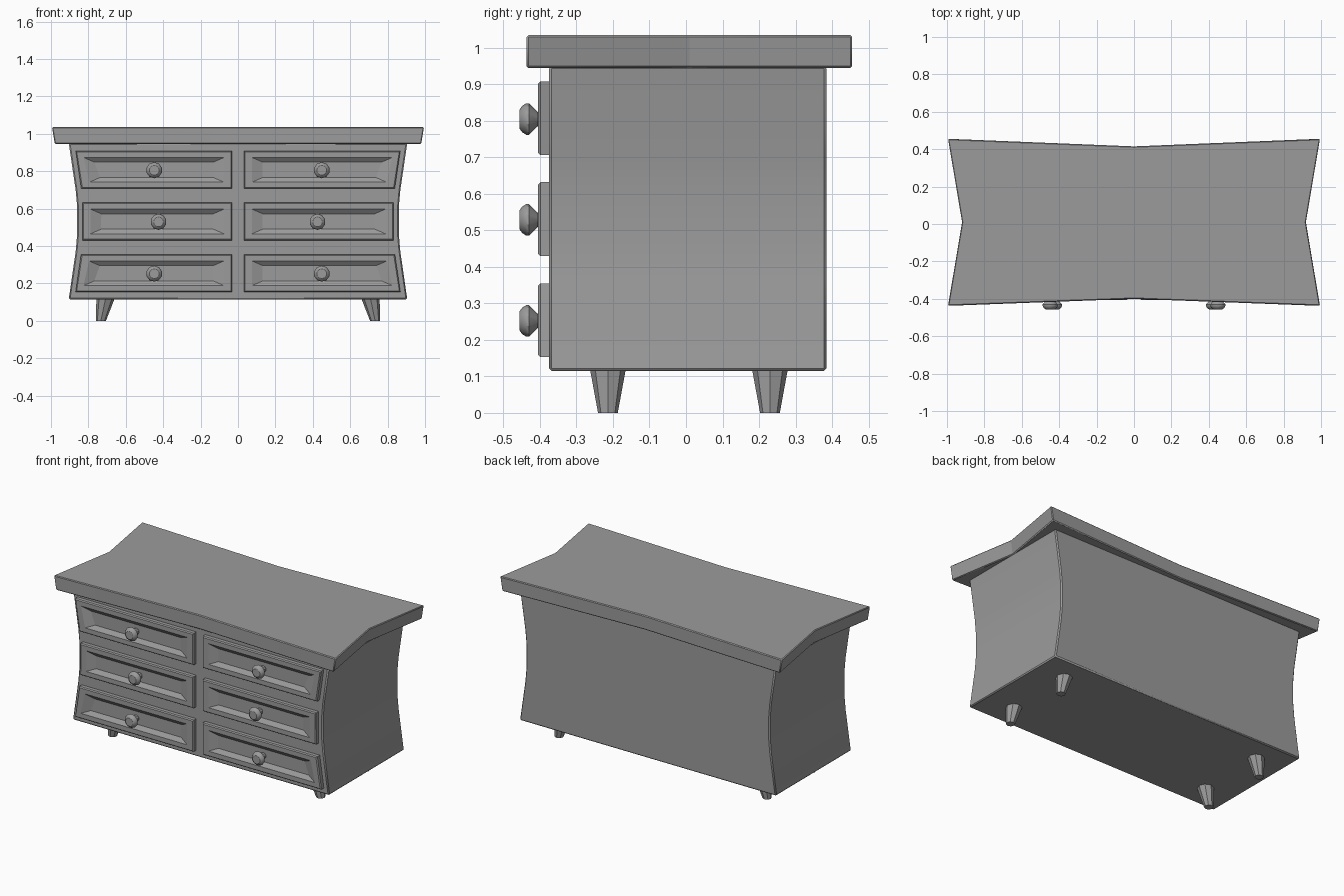
import bpy, bmesh, math
from mathutils import Vector

cube = bpy.data.objects.get("Cube")
if cube:
    bpy.data.objects.remove(cube, do_unlink=True)

grey = bpy.data.materials.new("plain grey")
grey.use_nodes = True
grey.diffuse_color = (0.33, 0.33, 0.33, 1)
grey.node_tree.nodes["Principled BSDF"].inputs["Base Color"].default_value = grey.diffuse_color


def loft(name, rings, bevel=0, angle=30):
    """Skin a stack of equal-length point rings and cap both ends."""
    bm = bmesh.new()
    loops = [[bm.verts.new(p) for p in ring] for ring in rings]
    n = len(rings[0])
    for low, high in zip(loops, loops[1:]):
        for i in range(n):
            j = (i + 1) % n
            bm.faces.new((low[i], low[j], high[j], high[i]))
    bm.faces.new(loops[0])
    bm.faces.new(loops[-1])
    bmesh.ops.recalc_face_normals(bm, faces=bm.faces)
    mesh = bpy.data.meshes.new(name)
    bm.to_mesh(mesh)
    bm.free()
    mesh.materials.append(grey)
    obj = bpy.data.objects.new(name, mesh)
    bpy.context.collection.objects.link(obj)
    if bevel:
        mod = obj.modifiers.new("soft_edges", "BEVEL")
        mod.width = bevel
        mod.segments = 1
        mod.limit_method = "ANGLE"
        mod.angle_limit = math.radians(40)
    bpy.ops.object.select_all(action="DESELECT")
    obj.select_set(True)
    bpy.context.view_layer.objects.active = obj
    bpy.ops.object.shade_smooth_by_angle(angle=math.radians(angle))
    return obj


# Waisted side profile: (height, half width)
PROFILE = [(0.115, 0.905), (0.37, 0.868), (0.46, 0.86),
           (0.61, 0.86), (0.70, 0.868), (0.95, 0.905)]


def half_width(z):
    for (z0, w0), (z1, w1) in zip(PROFILE, PROFILE[1:]):
        if z <= z1:
            return w0 + (w1 - w0) * (z - z0) / (z1 - z0)
    return PROFILE[-1][1]


# Cabinet body
FRONT, BACK = -0.375, 0.385
loft("cabinet_body",
     [[(-w, FRONT, z), (w, FRONT, z), (w, BACK, z), (-w, BACK, z)] for z, w in PROFILE],
     bevel=0.007)

# Top slab, pinched in the middle of every side
def slab_ring(z, trim):
    right = [(0, -0.40), (0.995 - trim, -0.437), (0.92 - trim, 0.01), (0.995 - trim, 0.455)]
    left = [(0, 0.415)] + [(-x, y) for x, y in reversed(right[1:])]
    return [(x, y, z) for x, y in right + left]

loft("top_slab", [slab_ring(0.945, 0.015), slab_ring(1.035, 0)], bevel=0.005, angle=5)


# Drawer fronts with a sunken panel
def drawer_ring(side, bottom, top, inset_x, inset_z, y):
    ring = []
    for z, edge in ((bottom, inset_z), (top, -inset_z)):
        inner, outer = 0.032 + inset_x, half_width(z) - 0.031 - inset_x
        row = [(side * inner, y, z + edge), (side * outer, y, z + edge)]
        ring += row if z == bottom else row[::-1]
    return ring


STEPS = [(0, 0, -0.365), (0, 0, -0.399), (0.006, 0.006, -0.405),
         (0.043, 0.035, -0.405), (0.10, 0.06, -0.385)]
KNOB = [(0.02, -0.38), (0.02, -0.407), (0.043, -0.430), (0.043, -0.438),
        (0.036, -0.449), (0.026, -0.456)]
ROWS = [("lower", 0.153, 0.355), ("middle", 0.43, 0.632), ("upper", 0.706, 0.908)]

for label, side in (("right", -1), ("left", 1)):
    for row, bottom, top in ROWS:
        loft(f"{row}_{label}_drawer",
             [drawer_ring(side, bottom, top, *step) for step in STEPS], angle=10)

        # Turned knob in the middle of the panel
        z = (bottom + top) / 2 - 0.002
        x = side * (half_width(z) / 2 + 0.0)
        x = side * (0.425 if row == "middle" else 0.448)
        turns = [math.tau * (i + 0.5) / 10 for i in range(10)]
        loft(f"{row}_{label}_knob",
             [[(x + r * math.cos(a), y, z + r * math.sin(a)) for a in turns] for r, y in KNOB],
             angle=35)

    # Tapered, splayed feet
    for place, y in (("front", -0.214), ("back", 0.23)):
        rings = []
        for cx, r, z in ((0.733, 0.027, 0), (0.707, 0.05, 0.125)):
            rings.append([(side * cx + r * math.cos(a), y + r * math.sin(a), z)
                          for a in (math.tau * i / 8 for i in range(8))])
        loft(f"{place}_{label}_foot", rings, angle=20)
